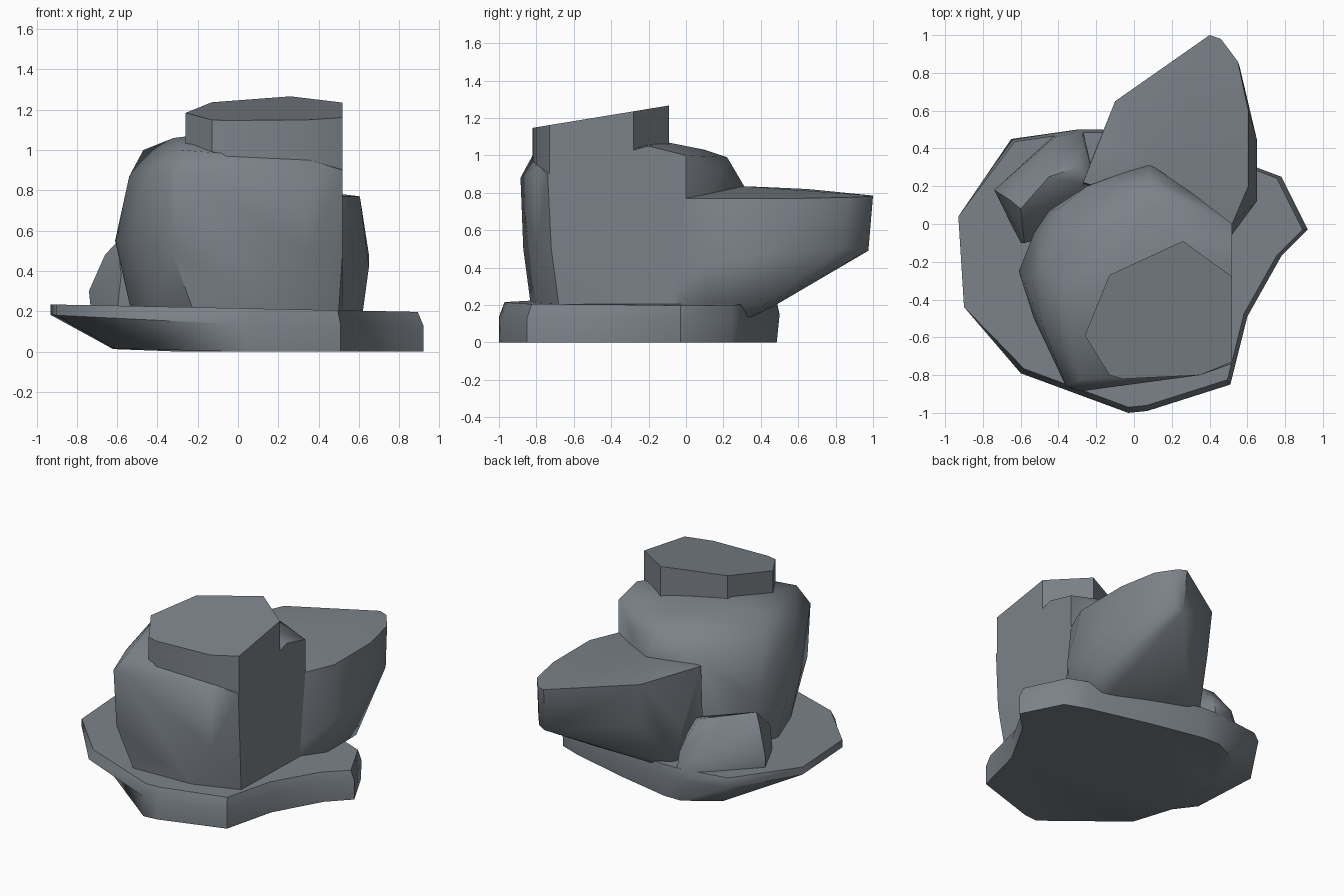
import bpy, bmesh

if "Cube" in bpy.data.objects:
    bpy.data.objects.remove(bpy.data.objects["Cube"])

stone = bpy.data.materials.new("slate_grey")
stone.diffuse_color = (0.2, 0.225, 0.25, 1)
stone.use_nodes = True
stone.node_tree.nodes["Principled BSDF"].inputs["Base Color"].default_value = stone.diffuse_color


def finish(name, bm, angle):
    bmesh.ops.recalc_face_normals(bm, faces=bm.faces)
    mesh = bpy.data.meshes.new(name)
    bm.to_mesh(mesh)
    bm.free()
    mesh.materials.append(stone)
    ob = bpy.data.objects.new(name, mesh)
    bpy.context.collection.objects.link(ob)
    bpy.ops.object.select_all(action='DESELECT')
    ob.select_set(True)
    bpy.context.view_layer.objects.active = ob
    bpy.ops.object.shade_smooth_by_angle(angle=angle)
    return ob


def hull(name, points, angle=0.9):
    """Faceted boulder: convex hull of a few corner points."""
    bm = bmesh.new()
    for p in points:
        bm.verts.new(p)
    res = bmesh.ops.convex_hull(bm, input=bm.verts)
    loose = [v for v in bm.verts if not v.link_faces]
    bmesh.ops.delete(bm, geom=loose, context='VERTS')
    return finish(name, bm, angle)


def loft(name, rings, angle=0.9):
    """Stack of matching outlines, capped at both ends."""
    bm = bmesh.new()
    vr = [[bm.verts.new(p) for p in r] for r in rings]
    n = len(vr[0])
    for a, b in zip(vr, vr[1:]):
        for i in range(n):
            j = (i + 1) % n
            bm.faces.new((a[i], a[j], b[j], b[i]))
    bm.faces.new(vr[0])
    bm.faces.new(vr[-1])
    bmesh.ops.triangulate(bm, faces=[f for f in bm.faces if len(f.verts) > 4])
    return finish(name, bm, angle)


# Base slab, undercut on the left side
outline = [(-.93, .04), (-.90, -.44), (-.60, -.79), (-.03, -1), (.07, -.99),
           (.51, -.85), (.60, -.49), (.78, -.17), (.92, -.03), (.78, .25),
           (.62, .31), (.2, .42), (-.17, .50), (-.30, .50), (-.65, .45)]


def undercut(x, y):
    if x < -.5:
        return (-.62 + (x + .93) * .3, y * .8, .012)
    return (x, y * (.97 if y > 0 else 1), 0)


def slab_top(x, y, s):
    return (x * s, y * s, .215 - .02 * x)


loft("base_slab", [
    [undercut(x, y) for x, y in outline],
    [(x, y, .135 - .05 * x if x < 0 else .13) for x, y in outline],
    [slab_top(x, y, 1 if x < -.8 else .97) for x, y in outline]])

# Main boulder body
hull("main_body", [
    (-.53, -.25, .2), (-.42, -.55, .2), (-.22, -.83, .2), (.2, -.80, .2),
    (.50, -.68, .2), (.52, .0, .2), (.08, .3, .2), (-.42, .05, .2),
    (-.61, -.25, .55), (-.53, -.5, .55), (-.33, -.87, .5), (.35, -.80, .5),
    (.52, -.72, .5), (-.53, -.05, .6), (-.45, .07, .65),
    (-.54, -.3, .87), (-.48, -.55, .87), (-.36, -.86, .88), (-.28, -.885, .88),
    (.52, -.74, .9), (.35, -.80, .95), (-.47, -.2, 1.0), (-.28, -.82, 1.0),
    (-.40, .08, .85), (-.25, .2, .85), (-.32, -.35, 1.06), (-.12, -.3, 1.085),
    (.52, -.2, 1.05), (.2, -.1, 1.07), (.52, .0, 1.0), (.1, .1, 1.03),
    (.08, .22, .99), (.08, .32, .82), (.30, .17, .9)])

# Slanted cap stone
cap = [(-.26, -.59), (-.13, -.27), (.26, -.09), (.52, -.28),
       (.52, -.73), (.35, -.80), (-.06, -.82), (-.13, -.80)]
loft("cap_stone", [
    [(x, y, .9) for x, y in cap],
    [(x, y, 1.12 + .12 * (y + .82)) for x, y in cap],
    [(x, y, 1.147 + .164 * (y + .82)) for x, y in cap]], 0.7)

# Rear overhanging wedge
hull("rear_wedge", [
    (.40, 1.0, .785), (.46, .98, .78), (.55, .86, .775), (.605, .6, .77),
    (.605, .2, .77), (.52, .0, .77), (-.10, .65, .82), (-.17, .43, .83),
    (-.27, .22, .83), (.1, .31, .835),
    (.41, .975, .49), (.47, .95, .50), (.56, .83, .5), (.65, .45, .48),
    (.65, .12, .42), (-.08, .63, .52), (-.22, .35, .45), (-.27, .2, .4),
    (.62, .42, .2), (.62, .1, .2), (.35, .48, .2), (-.05, .48, .2),
    (-.2, .4, .2), (.5, .28, .1), (.0, .28, .1), (.45, -.15, .2)])

# Side boulder on the left
hull("side_boulder", [
    (-.73, .17, .2), (-.74, .18, .3), (-.60, -.1, .2), (-.58, -.1, .38),
    (-.42, .47, .2), (-.42, .46, .30), (-.27, .49, .2), (-.27, .46, .32),
    (-.66, .13, .48), (-.60, .08, .545), (-.45, .25, .54), (-.30, .30, .5),
    (-.2, .2, .45), (-.2, .0, .2)])
